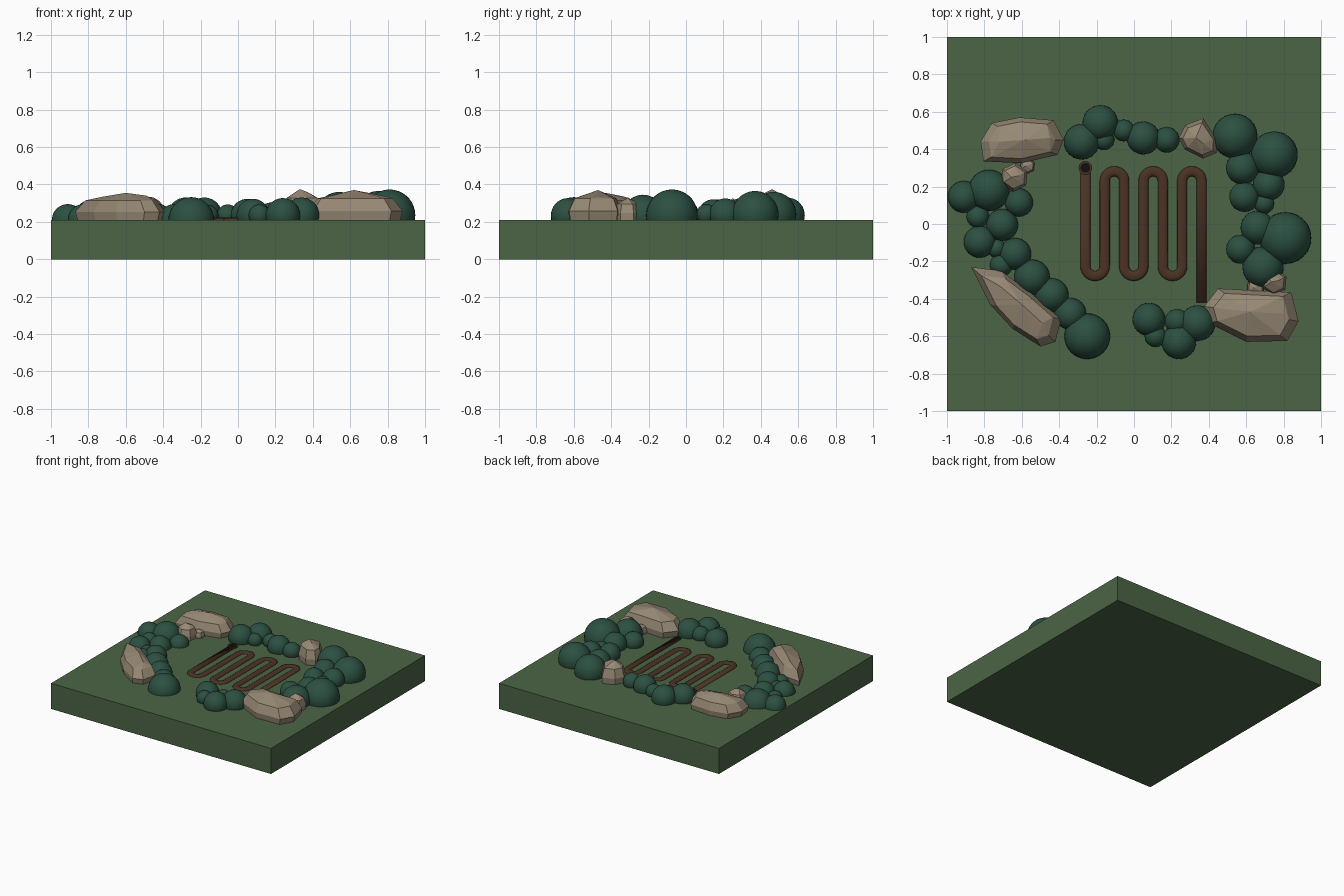
import bpy, bmesh, math
from mathutils import Vector

if "Cube" in bpy.data.objects:
    bpy.data.objects.remove(bpy.data.objects["Cube"])

TOP = 0.21


def material(name, rgb):
    m = bpy.data.materials.new(name)
    m.diffuse_color = (*rgb, 1)
    m.use_nodes = True
    m.node_tree.nodes["Principled BSDF"].inputs["Base Color"].default_value = m.diffuse_color
    return m


GRASS = material("grass", (0.07, 0.13, 0.06))
LEAF = material("leaf", (0.025, 0.08, 0.053))
STONE = material("stone", (0.31, 0.25, 0.175))
EARTH = material("earth", (0.07, 0.032, 0.018))
DARK = material("dark", (0.006, 0.005, 0.004))


def add(name, bm, mat, smooth=False):
    bmesh.ops.recalc_face_normals(bm, faces=bm.faces[:])
    for f in bm.faces:
        f.smooth = smooth
    me = bpy.data.meshes.new(name)
    bm.to_mesh(me)
    bm.free()
    me.materials.append(mat)
    ob = bpy.data.objects.new(name, me)
    bpy.context.collection.objects.link(ob)
    return ob


# Ground slab
bm = bmesh.new()
bmesh.ops.create_cube(bm, size=1)
bmesh.ops.scale(bm, vec=(2, 2, TOP), verts=bm.verts)
bmesh.ops.translate(bm, vec=(0, 0, TOP / 2), verts=bm.verts)
add("ground_slab", bm, GRASS)

# Bushes: groups of smooth spheres (x, y, radius) sunk into the ground
groups = {
    "back_bush": (0.235, [(-.28, .44, .095), (-.18, .54, .095), (-.16, .45, .055),
                          (-.055, .5, .058), (.05, .46, .088), (.175, .45, .068)]),
    "back_right_bush": (0.24, [(.54, .47, .12), (.75, .37, .125), (.58, .3, .088),
                               (.72, .21, .085), (.59, .145, .08), (.695, .11, .055)]),
    "right_bush": (0.235, [(.66, -.02, .09), (.81, -.075, .138), (.57, -.135, .077),
                           (.69, -.23, .11)]),
    "front_bush": (0.235, [(.08, -.51, .088), (.115, -.6, .058), (.23, -.52, .065),
                           (.24, -.63, .092), (.34, -.53, .095)]),
    "front_left_bush": (0.21, [(-.25, -.6, .122), (-.34, -.48, .085), (-.44, -.38, .09),
                               (-.545, -.285, .095), (-.635, -.16, .085), (-.71, -.22, .06)]),
    "left_bush": (0.21, [(-.705, -.005, .085), (-.825, -.095, .085), (-.835, .04, .06),
                         (-.775, .18, .11), (-.91, .145, .085), (-.615, .115, .075),
                         (-.735, -.13, .05)]),
}
for name, (z, balls) in groups.items():
    for x, y, r in balls:
        bm = bmesh.new()
        bmesh.ops.create_uvsphere(bm, u_segments=32, v_segments=18, radius=r)
        bmesh.ops.translate(bm, vec=(x, y, z), verts=bm.verts)
        add(name, bm, LEAF, True)


# Faceted rocks: hull of an outline stepped inwards up to a ridge
def rock(name, outline, ridge):
    bm = bmesh.new()
    mid = sum((Vector(p) for p in outline), Vector((0, 0))) / len(outline)
    h = max(p[2] for p in ridge) - TOP
    for s, z in ((.94, -.08), (1, .3), (.8, .72)):
        for p in outline:
            q = mid + (Vector(p) - mid) * s
            bm.verts.new((q.x, q.y, TOP + z * h))
    for p in ridge:
        bm.verts.new(p)
    res = bmesh.ops.convex_hull(bm, input=bm.verts[:])
    loose = [v for v in bm.verts if not v.link_faces]
    bmesh.ops.delete(bm, geom=loose, context='VERTS')
    bmesh.ops.dissolve_limit(bm, angle_limit=math.radians(4),
                             verts=bm.verts[:], edges=bm.edges[:])
    add(name, bm, STONE)


rock("back_left_rock",
     [(-.82, .44), (-.76, .54), (-.61, .57), (-.43, .555), (-.375, .45),
      (-.41, .37), (-.6, .325), (-.805, .335)],
     [(-.72, .44, .335), (-.58, .45, .35), (-.45, .46, .33)])
rock("front_right_rock",
     [(.375, -.44), (.45, -.345), (.62, -.355), (.84, -.365), (.88, -.52),
      (.82, -.625), (.6, -.63), (.4, -.53)],
     [(.48, -.44, .325), (.62, -.47, .37), (.8, -.48, .335)])
rock("front_left_rock",
     [(-.87, -.23), (-.71, -.25), (-.55, -.37), (-.39, -.51), (-.42, -.63),
      (-.5, -.655), (-.65, -.56), (-.77, -.43)],
     [(-.72, -.33, .335), (-.6, -.43, .355), (-.49, -.53, .34)])
rock("back_right_rock",
     [(.24, .46), (.275, .53), (.37, .565), (.445, .45), (.44, .38), (.37, .35), (.27, .4)],
     [(.33, .46, .375), (.37, .43, .36)])
for x, y, r, z in ((-.64, .25, .077, .325), (-.57, .31, .042, .27),
                   (.75, -.31, .072, .33), (.65, -.34, .05, .28)):
    ring = [(x + r * math.cos(a), y + r * math.sin(a))
            for a in (math.radians(60 * i + 25) for i in range(6))]
    rock("small_rock", ring, [(x - .2 * r, y, z), (x + .3 * r, y + .1 * r, z - .01)])

# Winding earth channel: serpentine path swept with a low rounded section
step, r = 0.1035, 0.05175
path = [(-.26, .3)]
for i in range(6):
    cx, up = -.26 + step * (i + .5), i % 2
    cy, sgn = (.23, 1) if up else (-.226, -1)
    for k in range(13):
        a = math.pi * (1 - k / 12)
        path.append((cx + r * math.cos(a), cy + sgn * r * math.sin(a)))
path.append((-.26 + 6 * step, -.42))
bm = bmesh.new()
rings = []
for i, p in enumerate(path):
    t = (Vector(path[min(i + 1, len(path) - 1)]) - Vector(path[max(i - 1, 0)])).normalized()
    n = Vector((-t.y, t.x))
    ring = []
    for k in range(12):
        a = 2 * math.pi * k / 12
        q = Vector(p) + n * .027 * math.cos(a)
        ring.append(bm.verts.new((q.x, q.y, TOP + .012 * math.sin(a))))
    rings.append(ring)
for a, b in zip(rings, rings[1:]):
    for k in range(12):
        bm.faces.new((a[k], a[k - 1], b[k - 1], b[k]))
bm.faces.new(rings[0])
bm.faces.new(rings[-1])
add("winding_channel", bm, EARTH, True)

# Hole with earth rim at the end of the channel
for name, rad, z, mat in (("hole_rim", .036, .223, EARTH), ("hole", .026, .225, DARK)):
    bm = bmesh.new()
    bmesh.ops.create_cone(bm, cap_ends=True, segments=24, radius1=rad, radius2=rad,
                          depth=z - .2)
    bmesh.ops.translate(bm, vec=(-.26, .3, (z + .2) / 2), verts=bm.verts)
    add(name, bm, mat)
